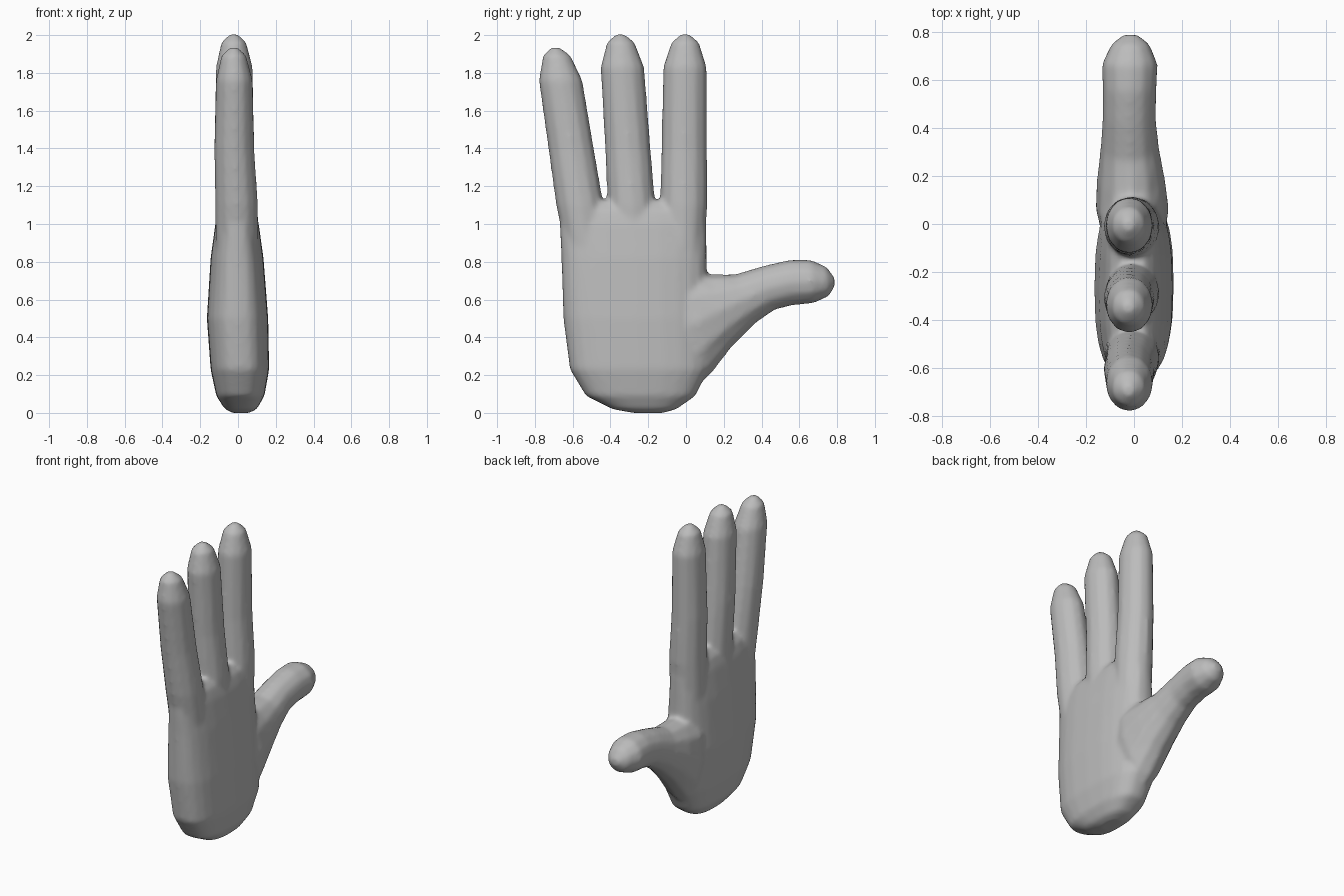
import bpy, bmesh, math
from mathutils import Vector

cube = bpy.data.objects.get("Cube")
if cube:
    bpy.data.objects.remove(cube, do_unlink=True)

skin = bpy.data.materials.new("grey skin")
skin.use_nodes = True
GREY = (0.5, 0.5, 0.5, 1)
skin.diffuse_color = GREY
skin.node_tree.nodes["Principled BSDF"].inputs["Base Color"].default_value = GREY

bm = bmesh.new()


def loft(rings, sides, power=2.0):
    """Closed tube; each ring is (y0, z0, y1, z1, x_min, x_max)."""
    loops = []
    for y0, z0, y1, z1, xa, xb in rings:
        mid = Vector(((xa + xb) / 2, (y0 + y1) / 2, (z0 + z1) / 2))
        across = Vector((0, (y1 - y0) / 2, (z1 - z0) / 2))
        deep = Vector(((xb - xa) / 2, 0, 0))
        loop = []
        for i in range(sides):
            a = math.tau * i / sides
            c, s = math.cos(a), math.sin(a)
            c = math.copysign(abs(c) ** (2 / power), c)
            s = math.copysign(abs(s) ** (2 / power), s)
            loop.append(bm.verts.new(mid + across * c + deep * s))
        loops.append(loop)
    faces = [bm.faces.new(loops[0]), bm.faces.new(loops[-1])]
    for a, b in zip(loops, loops[1:]):
        for i in range(sides):
            j = (i + 1) % sides
            faces.append(bm.faces.new((a[i], a[j], b[j], b[i])))
    bmesh.ops.recalc_face_normals(bm, faces=faces)


def level(z, y0, y1, xa, xb):
    return (y0, z, y1, z, xa, xb)


# Palm, from the heel up to the webs between the fingers
loft([level(0.0, -0.28, -0.12, -0.03, 0.06),
      level(0.02, -0.39, -0.05, -0.07, 0.10),
      level(0.09, -0.53, 0.05, -0.115, 0.14),
      level(0.23, -0.615, 0.12, -0.145, 0.165),
      level(0.5, -0.65, 0.115, -0.165, 0.16),
      level(0.82, -0.66, 0.11, -0.145, 0.135),
      level(1.0, -0.67, 0.11, -0.12, 0.11),
      level(1.07, -0.67, 0.10, -0.10, 0.09),
      level(1.12, -0.64, 0.08, -0.06, 0.05)], 24, 2.7)


# Fingers: base centre, tip centre, tip height
def finger(base_y, tip_y, top):
    rings = []
    for z, r, xa, xb in ((0.8, 0.11, -0.12, 0.11), (1.1, 0.127, -0.122, 0.107),
                         (1.4, 0.122, -0.127, 0.087), (top - 0.17, 0.117, -0.118, 0.079),
                         (top - 0.04, 0.075, -0.09, 0.045), (top + 0.004, 0.025, -0.045, 0.0)):
        y = base_y + (tip_y - base_y) * (z - 1.1) / (top - 1.1)
        rings.append(level(z, y - r, y + r, xa, xb))
    loft(rings, 12)


finger(-0.012, -0.004, 2.0)
finger(-0.288, -0.348, 2.0)
finger(-0.562, -0.69, 1.93)

# Thumb, sweeping out from the heel
loft([(0.0, 0.09, -0.2, 0.72, -0.12, 0.12),
      (0.13, 0.2, 0.0, 0.76, -0.16, 0.145),
      (0.245, 0.35, 0.12, 0.735, -0.155, 0.13),
      (0.37, 0.475, 0.26, 0.735, -0.14, 0.105),
      (0.47, 0.545, 0.41, 0.78, -0.132, 0.092),
      (0.57, 0.57, 0.55, 0.812, -0.132, 0.095),
      (0.67, 0.578, 0.66, 0.812, -0.135, 0.1),
      (0.755, 0.615, 0.742, 0.775, -0.095, 0.065),
      (0.788, 0.67, 0.785, 0.72, -0.045, 0.015)], 12)

mesh = bpy.data.meshes.new("hand")
bm.to_mesh(mesh)
bm.free()
hand = bpy.data.objects.new("hand", mesh)
bpy.context.collection.objects.link(hand)
mesh.materials.append(skin)

# Fuse the parts into one skin and soften the joins
fuse = hand.modifiers.new("fuse", "REMESH")
fuse.mode = "VOXEL"
fuse.voxel_size = 0.014
fuse.use_smooth_shade = True
soften = hand.modifiers.new("soften", "SMOOTH")
soften.factor = 0.5
soften.iterations = 8
